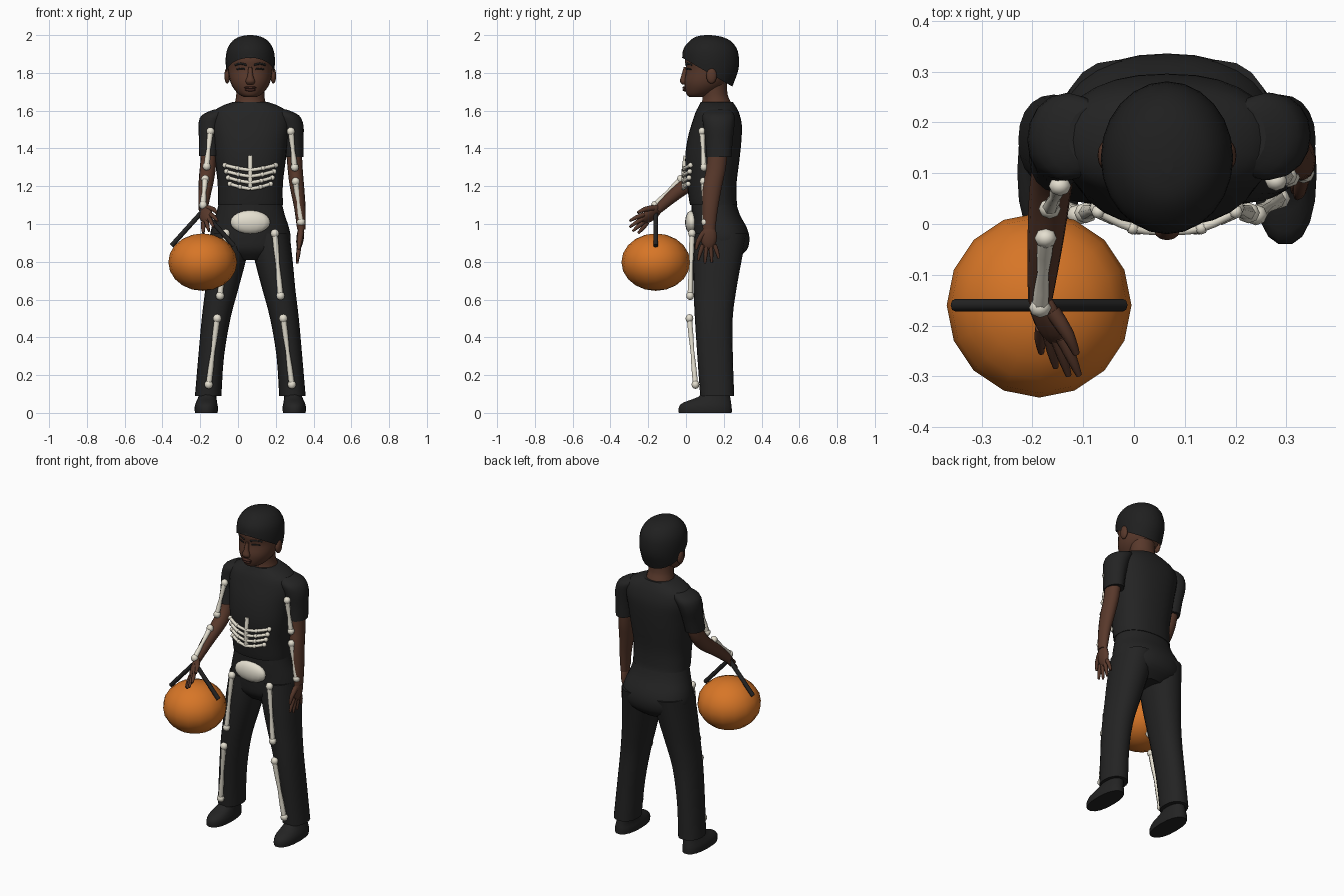
import bpy, bmesh, math
from mathutils import Vector, Matrix

if "Cube" in bpy.data.objects:
    bpy.data.objects.remove(bpy.data.objects["Cube"])

CX = 0.065  # body centre line


def mat(name, r, g, b):
    m = bpy.data.materials.new(name)
    m.diffuse_color = (r, g, b, 1)
    m.use_nodes = True
    m.node_tree.nodes["Principled BSDF"].inputs["Base Color"].default_value = m.diffuse_color
    return m


BLACK = mat("black cloth", 0.017, 0.017, 0.017)
HAIR = mat("black hair", 0.014, 0.014, 0.014)
SKIN = mat("brown skin", 0.098, 0.040, 0.024)
LIP = mat("dark lips", 0.07, 0.025, 0.018)
BONE = mat("bone white", 0.78, 0.74, 0.63)
ORANGE = mat("pumpkin orange", 0.68, 0.18, 0.02)


def finish(name, bm, m):
    bmesh.ops.recalc_face_normals(bm, faces=bm.faces)
    me = bpy.data.meshes.new(name)
    bm.to_mesh(me)
    bm.free()
    me.materials.append(m)
    ob = bpy.data.objects.new(name, me)
    bpy.context.collection.objects.link(ob)
    return ob


def spline(rows, k):
    out = []
    for i in range(len(rows) - 1):
        a, b, c, d = (rows[max(0, min(len(rows) - 1, i + j))] for j in (-1, 0, 1, 2))
        for s in range(k):
            t = s / k
            out.append([0.5 * (2 * q + (r - p) * t + (2 * p - 5 * q + 4 * r - w) * t * t
                               + (3 * q - p - 3 * r + w) * t ** 3) for p, q, r, w in zip(a, b, c, d)])
    return out + [list(rows[-1])]


def loft(name, rows, m, n=20, k=3, e=2.0, upright=True, cut=None):
    """Skin elliptical rings (x, y, z, ru, rv) along a smooth path."""
    rows = spline(rows, k)
    bm = bmesh.new()
    pts = [Vector(r[:3]) for r in rows]
    whole = (pts[-1] - pts[0]).normalized()
    ref = Vector((0, 0, 1)) if abs(whole.x) > 0.7 else Vector((1, 0, 0))
    rings = []
    for i, r in enumerate(rows):
        u, v = Vector((1, 0, 0)), Vector((0, 1, 0))
        if not upright:
            t = (pts[min(i + 1, len(pts) - 1)] - pts[max(i - 1, 0)]).normalized()
            u = (ref - t * ref.dot(t)).normalized()
            v = t.cross(u)
        ring = []
        for j in range(n):
            a = 2 * math.pi * j / n
            c, s = math.cos(a), math.sin(a)
            c, s = (math.copysign(abs(q) ** (2 / e), q) for q in (c, s))
            ring.append(bm.verts.new(pts[i] + u * c * max(r[3], .001) + v * s * max(r[4], .001)))
        rings.append(ring)
    for a, b in zip(rings, rings[1:]):
        for j in range(n):
            bm.faces.new((a[j], a[(j + 1) % n], b[(j + 1) % n], b[j])).smooth = True
    for ring in (rings[0], rings[-1]):
        f = bm.faces.new(ring)
        for ed in f.edges:
            ed.smooth = False
    if cut:
        bmesh.ops.bisect_plane(bm, geom=bm.verts[:] + bm.edges[:] + bm.faces[:],
                               plane_co=cut[0], plane_no=cut[1], clear_inner=True)
    return finish(name, bm, m)


def body(rows, cx=CX):
    """(z, half width, front y, back y) -> loft rows"""
    return [(cx, (f + b) / 2, z, w, (b - f) / 2) for z, w, f, b in rows]


def flip(p):
    return (2 * CX - p[0],) + tuple(p[1:])


def ball(name, c, r, m, seg=12, rings=8):
    bm = bmesh.new()
    bmesh.ops.create_uvsphere(bm, u_segments=seg, v_segments=rings, radius=1,
                              matrix=Matrix.Translation(c) @ Matrix.Diagonal((*r, 1)))
    for f in bm.faces:
        f.smooth = True
    return finish(name, bm, m)


def rod(name, pts, r, m, n=8, k=1):
    return loft(name, [(*p, r, r) for p in pts], m, n, k, upright=False)


def bone(name, a, b, r=0.023):
    """Shaft with knobs at both ends, thin in the middle."""
    a, b = Vector(a), Vector(b)
    loft(name + "_shaft", [(*a.lerp(b, t), w, w) for t, w in ((0, .016), (.25, .015), (.5, .011), (.75, .015), (1, .016))],
         BONE, 6, 1, upright=False)
    for end, p in (("upper", a), ("lower", b)):
        ball(f"{name}_{end}_knob", p, (r, r * .9, r), BONE, 8, 6)


def hand(name, wrist, d, s):
    """Palm, four fingers and thumb; d along the fingers, s towards the thumb."""
    w, d, s = Vector(wrist), Vector(d).normalized(), Vector(s).normalized()
    nrm = d.cross(s)
    bm = bmesh.new()
    bmesh.ops.create_uvsphere(bm, u_segments=12, v_segments=8, radius=1)
    frame = Matrix((s * .043, nrm * .02, d * .068)).transposed()
    for v in bm.verts:
        v.co = w + d * .055 + frame @ v.co
    for f in bm.faces:
        f.smooth = True
    finish(name + "_palm", bm, SKIN)
    for i, ln in enumerate((.08, .095, .09, .07)):
        o = .03 - .02 * i
        p = w + d * .095 + s * o
        q = p + d * ln * .55 + s * o * .5
        e = q + d * ln * .5 + s * o * .3
        loft(f"{name}_finger_{i}", [(*p, .012, .012), (*q, .011, .011), (*e, .006, .006)], SKIN, 8, 2, upright=False)
    p, q, e = w + d * .03 + s * .025, w + d * .075 + s * .055, w + d * .12 + s * .066
    loft(name + "_thumb", [(*p, .016, .016), (*q, .013, .013), (*e, .007, .007)], SKIN, 8, 2, upright=False)


# Shirt and trouser seat
loft("shirt_body", body([(1.10, .172, .022, .272), (1.13, .172, .016, .268), (1.22, .173, .004, .268), (1.34, .188, -.005, .283),
                         (1.45, .20, .008, .294), (1.53, .212, .03, .295), (1.59, .20, .05, .28),
                         (1.625, .15, .068, .262), (1.645, .095, .078, .248)]), BLACK, 28, e=2.3)
loft("trouser_seat", body([(1.13, .162, .03, .26), (1.05, .182, .03, .285), (.98, .205, .034, .322), (.92, .213, .036, .336),
                           (.86, .19, .045, .32), (.81, .10, .09, .26)]), BLACK, 28, e=2.2)

# Legs and shoes, mirrored
LEG = [(.165, .183, .95, .108, .14), (.19, .165, .80, .10, .128), (.217, .153, .65, .087, .113),
       (.246, .147, .50, .076, .10), (.272, .154, .30, .068, .094), (.288, .165, .09, .07, .09)]
SHOE = [(.298, .102, 0, .060, .142), (.298, .102, .03, .062, .142), (.297, .112, .055, .056, .128),
        (.292, .15, .085, .048, .085), (.29, .16, .12, .045, .07)]
for side, fn in (("left", lambda p: p), ("right", flip)):
    loft("trouser_leg_" + side, [fn(r) for r in LEG], BLACK, 20, e=2.2)
    loft("shoe_" + side, [fn(r) for r in SHOE], BLACK, 18, 2, e=2.3)
    bone("thigh_bone_" + side, fn((.195, .032, .95)), fn((.225, .022, .62)))
    bone("shin_bone_" + side, fn((.24, .018, .50)), fn((.285, .05, .15)))

# Hanging arm
loft("sleeve_left", [(.21, .172, 1.605, .05, .06), (.255, .172, 1.575, .068, .085), (.28, .174, 1.52, .067, .082),
                     (.29, .175, 1.44, .056, .072), (.295, .174, 1.355, .051, .067)], BLACK, 16)
loft("arm_left", [(.295, .17, 1.42, .042, .055), (.302, .16, 1.30, .04, .053), (.312, .14, 1.20, .038, .052),
                  (.328, .128, 1.08, .03, .042), (.335, .122, .97, .022, .034)], SKIN, 14)
hand("hand_left", (.336, .122, .985), (-.12, -.02, -1), (0, -1, 0))
bone("upper_arm_bone_left", (.28, .085, 1.49), (.30, .095, 1.30), .022)
bone("forearm_bone_left", (.305, .092, 1.225), (.334, .10, 1.01), .022)

# Raised arm
loft("sleeve_right", [(-.08, .172, 1.605, .05, .06), (-.125, .172, 1.575, .068, .085), (-.148, .168, 1.52, .062, .082),
                      (-.152, .15, 1.44, .054, .072), (-.155, .13, 1.36, .052, .067)], BLACK, 16)
loft("arm_right", [(-.152, .145, 1.42, .042, .05), (-.158, .115, 1.32, .042, .048), (-.166, .055, 1.245, .041, .043),
                   (-.176, -.05, 1.165, .034, .036), (-.185, -.15, 1.078, .024, .026)], SKIN, 14, upright=False)
hand("hand_right", (-.184, -.14, 1.085), (.22, -.78, -.58), (.6, -.3, .6))
bone("upper_arm_bone_right", (-.146, .075, 1.49), (-.166, .03, 1.305), .022)
bone("forearm_bone_right", (-.174, -.028, 1.238), (-.185, -.165, 1.10), .022)

# Neck and head
loft("neck", body([(1.59, .095, .05, .25), (1.64, .082, .082, .24), (1.69, .074, .085, .22), (1.77, .08, .08, .22)]), SKIN, 18)
loft("head", body([(1.672, .03, .02, .09), (1.685, .058, .004, .14), (1.72, .09, -.006, .195), (1.76, .108, -.009, .23),
                   (1.82, .119, .002, .26), (1.87, .122, -.006, .265), (1.93, .105, .012, .25), (1.97, .05, .07, .19)]), SKIN, 24)
loft("hair", body([(1.70, .10, .05, .235), (1.76, .119, .01, .258), (1.82, .128, -.016, .278), (1.88, .130, -.02, .28),
                   (1.93, .12, -.012, .268), (1.97, .093, .02, .235), (1.992, .055, .055, .185), (2.0, .012, .10, .13)]),
     HAIR, 24, cut=((0, -.02, 1.88), (0, .155, .27)))

# Face
loft("nose", [(CX, -.002, 1.83, .010, .010), (CX, -.010, 1.785, .015, .015), (CX, -.014, 1.755, .025, .018),
              (CX, -.008, 1.738, .016, .010)], SKIN, 12)
ball("upper_lip", (CX, -.008, 1.722), (.033, .012, .007), LIP)
ball("lower_lip", (CX, -.006, 1.710), (.028, .012, .008), LIP)
for side, s in (("left", 1), ("right", -1)):
    ball("ear_" + side, (CX + s * .122, .135, 1.785), (.015, .028, .042), SKIN)
    rod("brow_" + side, [(CX + s * x, y, z) for x, y, z in ((.02, .001, 1.842), (.05, .010, 1.85), (.08, .034, 1.842))],
        .006, HAIR, 6, 2)
    rod("eye_line_" + side, [(CX + s * x, y, z) for x, y, z in ((.028, .002, 1.82), (.05, .010, 1.823), (.072, .027, 1.818))],
        .004, HAIR, 6, 2)

# Ribs, breastbone and pelvis
rod("breastbone", [(CX, .0, 1.36), (CX, -.012, 1.27), (CX, -.008, 1.185)], .013, BONE, 8, 2)
for i in range(4):
    z, w = 1.285 - .033 * i, .135 - .009 * i
    for side, s in (("left", 1), ("right", -1)):
        path = [(CX, -.014, z), (CX + s * w * .5, -.008, z + .010), (CX + s * w, .024 - .004 * i, z + .026)]
        rod(f"rib_{side}_{i}", path, .010, BONE, 6, 3)
        ball(f"rib_end_{side}_{i}", path[-1], (.014,) * 3, BONE, 8, 6)
        ball(f"rib_mid_{side}_{i}", path[1], (.013,) * 3, BONE, 8, 6)
ball("pelvis_bone", (CX, .03, 1.01), (.106, .035, .062), BONE, 16, 10)

# Pumpkin bucket and handle
P = (-.187, -.16, .798)
ball("pumpkin", P, (.182, .182, .152), ORANGE, 16, 10)
rod("bucket_handle_left", [(-.352, P[1], .885), (-.187, P[1], 1.068)], .0125, BLACK)
rod("bucket_handle_right", [(-.022, P[1], .885), (-.187, P[1], 1.068)], .0125, BLACK)
